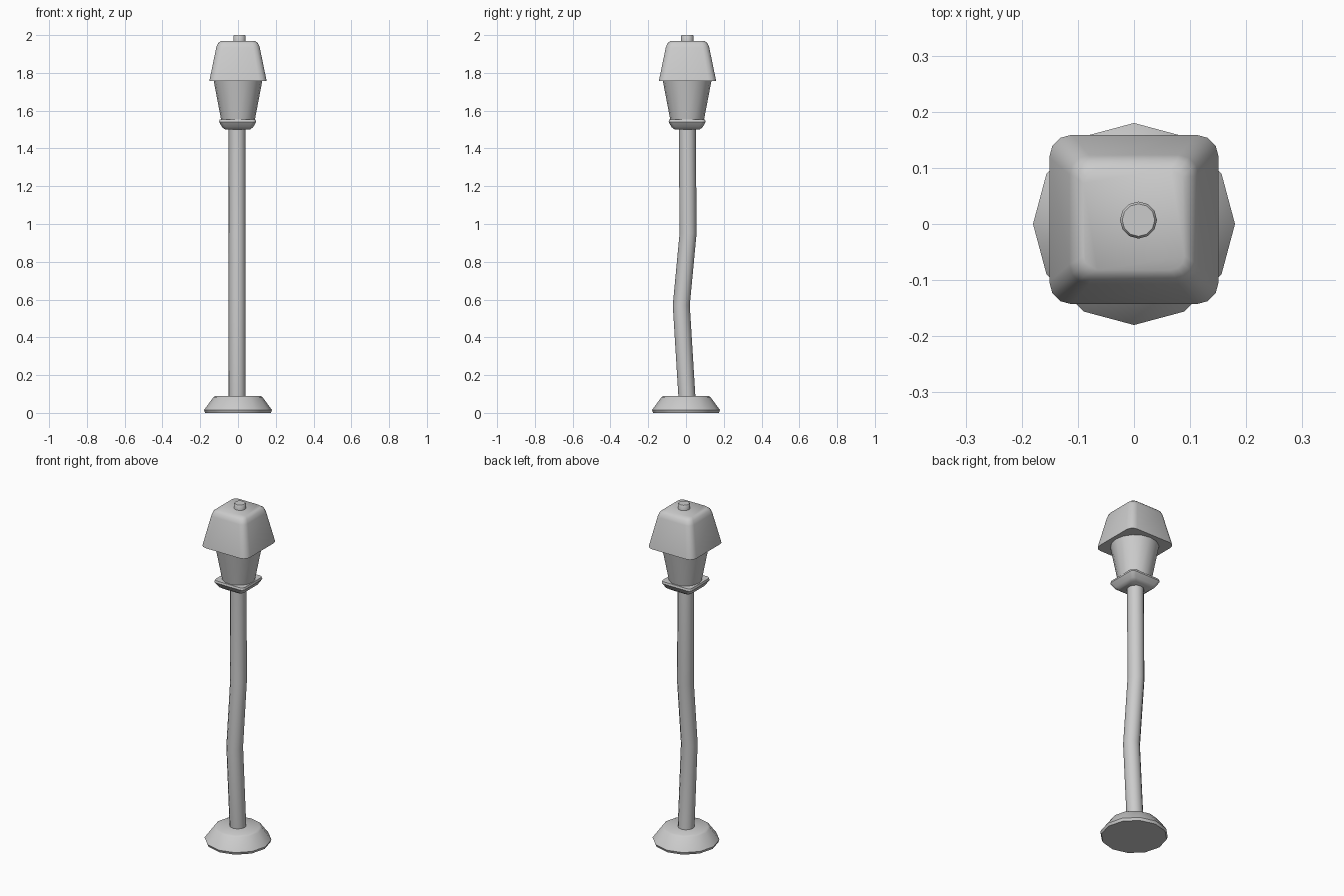
import bpy
from math import sin, cos, pi, radians

if "Cube" in bpy.data.objects:
    bpy.data.objects.remove(bpy.data.objects["Cube"])


def loft(name, rings, angle=40):
    """Skin a list of equal-length point rings and cap both ends."""
    n = len(rings[0])
    verts = [p for ring in rings for p in ring]
    faces = [(i * n + j, i * n + (j + 1) % n, (i + 1) * n + (j + 1) % n, (i + 1) * n + j)
             for i in range(len(rings) - 1) for j in range(n)]
    faces.append(tuple(reversed(range(n))))
    faces.append(tuple(range(len(verts) - n, len(verts))))
    mesh = bpy.data.meshes.new(name)
    mesh.from_pydata(verts, [], faces)
    obj = bpy.data.objects.new(name, mesh)
    bpy.context.collection.objects.link(obj)
    bpy.ops.object.select_all(action='DESELECT')
    obj.select_set(True)
    bpy.context.view_layer.objects.active = obj
    bpy.ops.object.shade_smooth_by_angle(angle=radians(angle))
    return obj


def circle(r, z, x=0, y=0, n=12):
    return [(x + r * cos(2 * pi * k / n), y + r * sin(2 * pi * k / n), z) for k in range(n)]


def rounded_square(h, z, r, x=0, y=0, steps=3):
    pts = []
    for q in range(4):
        a0 = q * pi / 2
        sx, sy = ((1, 1), (-1, 1), (-1, -1), (1, -1))[q]
        for k in range(steps + 1):
            a = a0 + k * pi / 2 / steps
            pts.append((x + sx * (h - r) + r * cos(a), y + sy * (h - r) + r * sin(a), z))
    return pts


# Flared foot
loft("base", [circle(r, z) for r, z in
              ((0.174, 0.0), (0.18, 0.015), (0.13, 0.083), (0.118, 0.09))])

# Bent pole
loft("pole", [circle(0.045, z, -0.004, y) for z, y in
              ((0.05, 0.007), (0.57, -0.025), (0.95, 0.011), (1.51, 0.007))])

# Square dish under the lamp
loft("lamp_collar", [rounded_square(h, z, r, -0.002, 0.006) for h, z, r in
                     ((0.065, 1.50, 0.02), (0.082, 1.512, 0.02),
                      (0.098, 1.54, 0.02), (0.095, 1.552, 0.02))])

# Tapered round lamp glass
loft("lamp_glass", [circle(0.088, 1.545, 0, 0.006, 16), circle(0.13, 1.765, 0, 0.006, 16)])

# Square hood with softened shoulders
loft("lamp_hood", [rounded_square(h, z, r, 0, 0.008) for h, z, r in
                   ((0.151, 1.757, 0.04), (0.15, 1.765, 0.04), (0.115, 1.935, 0.035),
                    (0.106, 1.957, 0.03), (0.09, 1.97, 0.025))], 50)

# Finial
loft("finial", [circle(r, z, 0.008, 0.007) for r, z in
                ((0.033, 1.96), (0.033, 1.995), (0.029, 2.0))])
